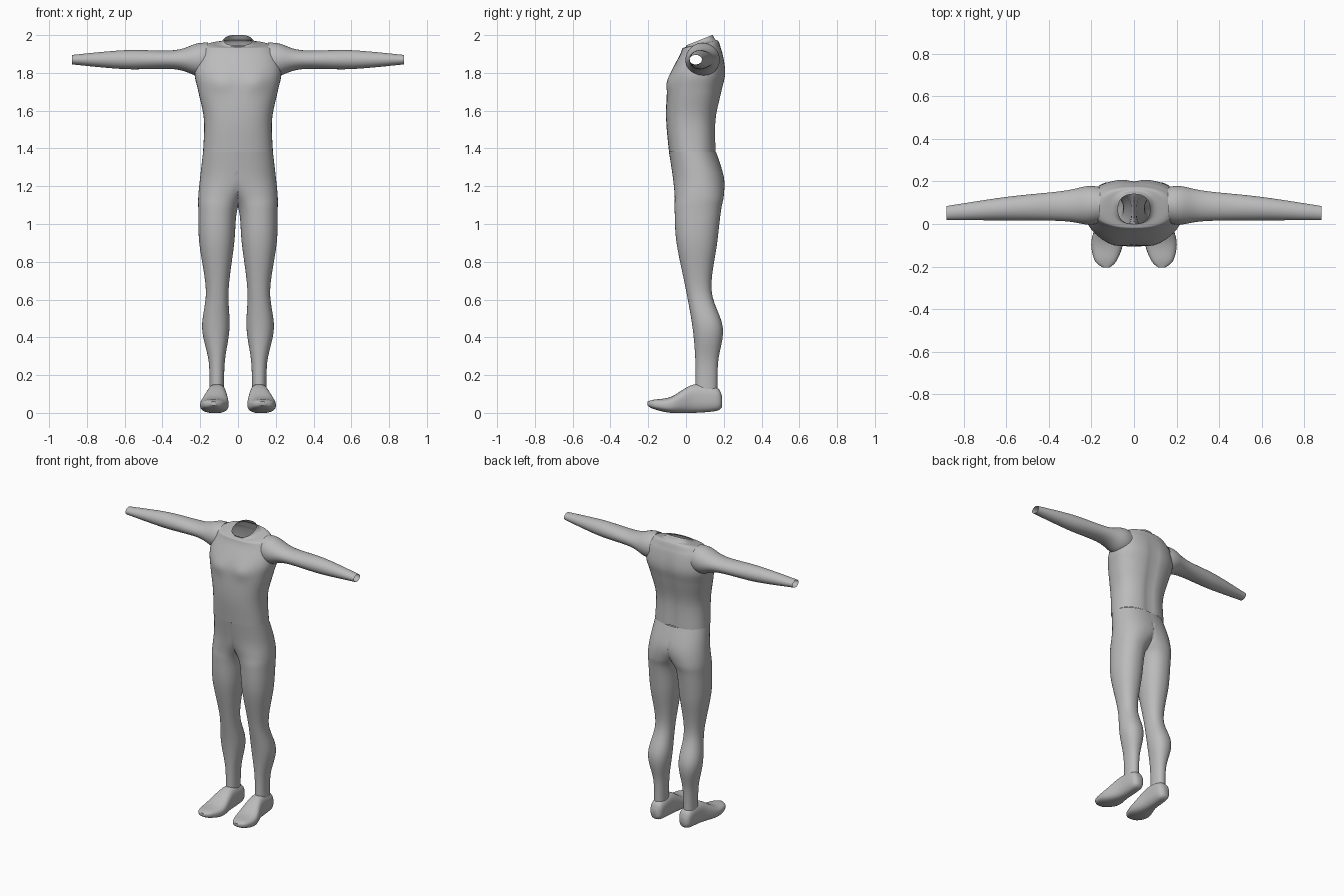
import bpy, bmesh
from math import sin, cos, pi, exp, copysign
from mathutils import Vector

cube = bpy.data.objects.get("Cube")
if cube:
    bpy.data.objects.remove(cube, do_unlink=True)

colour = (0.5, 0.5, 0.5, 1)
grey = bpy.data.materials.new("plain grey")
grey.use_nodes = True
grey.diffuse_color = colour
grey.node_tree.nodes["Principled BSDF"].inputs["Base Color"].default_value = colour


def torso_ring(height, half_width, front, back):
    return Vector((height, -half_width, half_width, front, back))


def arm_ring(reach, depth, thickness):
    """The arm keeps its height and sweeps forward towards the wrist."""
    middle = 0.09 - 0.05 * reach ** 2
    level = 1.87
    return Vector((reach, middle - depth, middle + depth, level - thickness, level + thickness))


def leg_ring(height, inner, outer, front, back):
    return Vector((height, inner, outer, front, back))


def foot_ring(along, inner, outer, sole, top):
    return Vector((along, inner, outer, sole, top))


def interpolate(rings, steps=6):
    """Smooth in-between cross-sections through the given ones."""
    padded = [rings[0], *rings, rings[-1]]
    result = []
    for before, start, end, after in zip(padded, padded[1:], padded[2:], padded[3:]):
        leave, arrive = (end - before) / 2, (after - start) / 2
        for step in range(steps):
            t = step / steps
            ease = t * t * (3 - 2 * t)
            result.append(start.lerp(end, ease)
                          + leave * t * (1 - t) ** 2 - arrive * t * t * (1 - t))
    return result + [rings[-1]]


def rounded(value, power):
    return copysign(abs(value) ** (2 / power), value)


def loft(name, rings, place, power, sides=48, capped=False, unwanted=None, mirrored=True):
    """Skin a row of rounded cross-sections into one smooth shell."""
    bm = bmesh.new()
    loops = []
    for position, low_u, high_u, low_v, high_v in interpolate(rings):
        loop = []
        for side in range(sides):
            angle = 2 * pi * side / sides
            across = (rounded(cos(angle), power) + 1) / 2
            along = (rounded(sin(angle), power) + 1) / 2
            u = low_u + (high_u - low_u) * across
            v = low_v + (high_v - low_v) * along
            loop.append(bm.verts.new(place(position, u, v)))
        loops.append(loop)
    for lower, upper in zip(loops, loops[1:]):
        for side in range(sides):
            bm.faces.new((lower[side - 1], lower[side], upper[side], upper[side - 1]))
    if capped:
        bm.faces.new(loops[0])
        bm.faces.new(loops[-1])
    bmesh.ops.recalc_face_normals(bm, faces=bm.faces)
    if unwanted:
        hidden = [face for face in bm.faces if unwanted(face)]
        bmesh.ops.delete(bm, geom=hidden, context='FACES')

    mesh = bpy.data.meshes.new(name)
    bm.to_mesh(mesh)
    bm.free()
    mesh.materials.append(grey)
    part = bpy.data.objects.new(name, mesh)
    bpy.context.collection.objects.link(part)
    bpy.ops.object.select_all(action='DESELECT')
    part.select_set(True)
    bpy.context.view_layer.objects.active = part
    bpy.ops.object.shade_smooth_by_angle(angle=0.9)
    if mirrored:
        part.modifiers.new("Mirror", 'MIRROR')


def bump(value, centre, width):
    return exp(-((value - centre) / width) ** 2)


def clamp(value):
    return max(0, min(1, value))


# Torso: chest muscles in front, a spine groove behind, a neck rim leaning forward
def place_torso(z, x, y):
    if y < 0:
        y -= 0.014 * bump(abs(x), 0.09, 0.06) * bump(z, 1.75, 0.05)
    elif y > 0.1:
        y -= 0.012 * bump(x, 0, 0.03) * clamp((1.93 - z) * 8)
    lean = 0.4 * clamp((z - 1.93) / 0.04)
    return (x, y, z + lean * (y - 0.07))


def inside_shoulder(face):
    centre = face.calc_center_median()
    socket = Vector((centre.y - 0.08, centre.z - 1.87))
    return abs(centre.x) > 0.12 and socket.length < 0.065


loft("torso", [
    torso_ring(height=1.38, half_width=0.185, front=-0.09, back=0.16),
    torso_ring(height=1.55, half_width=0.18, front=-0.105, back=0.16),
    torso_ring(height=1.7, half_width=0.21, front=-0.1, back=0.19),
    torso_ring(height=1.8, half_width=0.23, front=-0.08, back=0.21),
    torso_ring(height=1.9, half_width=0.21, front=-0.03, back=0.195),
    torso_ring(height=1.945, half_width=0.17, front=-0.015, back=0.175),
    torso_ring(height=1.955, half_width=0.1, front=0, back=0.155),
    torso_ring(height=1.973, half_width=0.075, front=0, back=0.14),
], place_torso, power=2.4, unwanted=inside_shoulder, mirrored=False)


# Arms: open tubes from shoulder to wrist
loft("arms", [
    arm_ring(reach=0.16, depth=0.085, thickness=0.09),
    arm_ring(reach=0.22, depth=0.09, thickness=0.085),
    arm_ring(reach=0.34, depth=0.07, thickness=0.05),
    arm_ring(reach=0.6, depth=0.055, thickness=0.05),
    arm_ring(reach=0.88, depth=0.033, thickness=0.025),
], lambda x, y, z: (x, y, z), power=2)


# Hips and legs: each half is cut flat on the midline and joined to its mirror image
def on_midline(face):
    return all(vert.co.x == 0 for vert in face.verts)


loft("legs", [
    leg_ring(height=1.38, inner=-0.185, outer=0.185, front=-0.09, back=0.16),
    leg_ring(height=1.25, inner=-0.14, outer=0.2, front=-0.07, back=0.2),
    leg_ring(height=1.15, inner=-0.04, outer=0.21, front=-0.06, back=0.2),
    leg_ring(height=1.07, inner=0.005, outer=0.21, front=-0.06, back=0.185),
    leg_ring(height=0.9, inner=0.02, outer=0.205, front=-0.05, back=0.165),
    leg_ring(height=0.65, inner=0.05, outer=0.17, front=0, back=0.135),
    leg_ring(height=0.45, inner=0.045, outer=0.19, front=0.035, back=0.195),
    leg_ring(height=0.27, inner=0.07, outer=0.155, front=0.05, back=0.17),
    leg_ring(height=0.1, inner=0.075, outer=0.15, front=0.05, back=0.165),
], lambda z, x, y: (max(x, 0), y, z), power=2.2, sides=64, unwanted=on_midline)


# Feet: closed, from heel to toe
loft("feet", [
    foot_ring(along=0.19, inner=0.09, outer=0.135, sole=0.03, top=0.09),
    foot_ring(along=0.16, inner=0.065, outer=0.155, sole=0.01, top=0.135),
    foot_ring(along=0.04, inner=0.06, outer=0.165, sole=0, top=0.15),
    foot_ring(along=-0.08, inner=0.05, outer=0.2, sole=0, top=0.085),
    foot_ring(along=-0.17, inner=0.08, outer=0.185, sole=0.02, top=0.07),
    foot_ring(along=-0.205, inner=0.115, outer=0.145, sole=0.04, top=0.06),
], lambda y, x, z: (x, y, z), power=2.6, capped=True)
